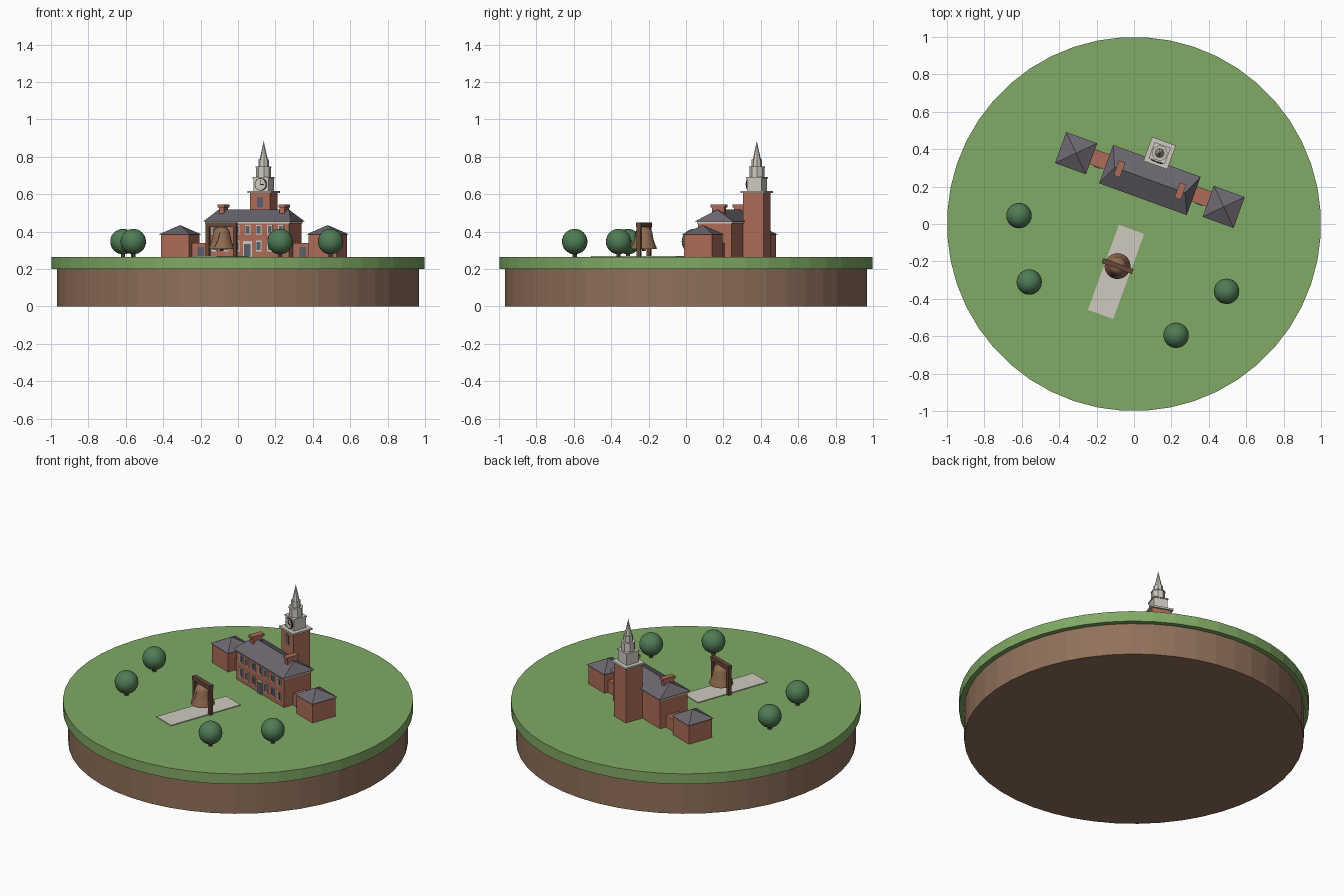
import bpy, bmesh, math
from mathutils import Matrix, Vector

cube = bpy.data.objects.get("Cube")
if cube:
    bpy.data.objects.remove(cube, do_unlink=True)


def material(name, *rgb):
    m = bpy.data.materials.new(name)
    m.use_nodes = True
    m.diffuse_color = (*rgb, 1)
    m.node_tree.nodes["Principled BSDF"].inputs["Base Color"].default_value = (*rgb, 1)
    return m


GRASS = material("grass_green", .22, .4, .13)
EARTH = material("earth_brown", .28, .165, .105)
BRICK = material("brick_red", .42, .15, .1)
SLATE = material("roof_slate", .15, .135, .16)
STONE = material("pale_stone", .62, .59, .53)
LEAF = material("foliage_green", .08, .2, .09)
GLASS = material("window_grey", .1, .115, .15)
BRONZE = material("bell_bronze", .28, .145, .08)
WOOD = material("dark_wood", .13, .065, .04)
BLACK = material("near_black", .02, .018, .016)

# Local frames: everything but the ground is turned the same way
TURN = Matrix.Rotation(math.radians(-20), 4, 'Z')
HALL = Matrix.Translation((.085, .235, 0)) @ TURN
BELL = Matrix.Translation((-.088, -.225, 0)) @ TURN
WORLD = Matrix.Identity(4)
GROUND = .265


def finish(name, bm, mat, frame=WORLD, smooth=False):
    bmesh.ops.recalc_face_normals(bm, faces=bm.faces)
    bm.transform(frame)
    mesh = bpy.data.meshes.new(name)
    bm.to_mesh(mesh)
    bm.free()
    mesh.materials.append(mat)
    ob = bpy.data.objects.new(name, mesh)
    bpy.context.collection.objects.link(ob)
    if smooth:
        bpy.ops.object.select_all(action='DESELECT')
        bpy.context.view_layer.objects.active = ob
        ob.select_set(True)
        bpy.ops.object.shade_smooth_by_angle(angle=math.radians(40))
    return ob


def add_box(bm, x, y, z0, z1, hx, hy):
    """Box from z0 to z1 with half sizes hx, hy."""
    place = Matrix.Translation((x, y, (z0 + z1) / 2)) @ Matrix.Diagonal((2 * hx, 2 * hy, z1 - z0, 1))
    bmesh.ops.create_cube(bm, size=1, matrix=place)


def box(name, mat, frame, *dims):
    bm = bmesh.new()
    add_box(bm, *dims)
    return finish(name, bm, mat, frame)


def prism(name, mat, frame, x, y, z0, z1, r0, r1, sides, smooth=False):
    """Upright cylinder, prism or cone."""
    bm = bmesh.new()
    place = Matrix.Translation((x, y, (z0 + z1) / 2)) @ Matrix.Rotation(math.pi / sides, 4, 'Z')
    bmesh.ops.create_cone(bm, cap_ends=True, segments=sides, radius1=r0, radius2=r1,
                          depth=z1 - z0, matrix=place)
    return finish(name, bm, mat, frame, smooth)


def hip_roof(name, x, z0, z1, hx, hy, ridge):
    """Hipped roof with half ridge length; zero makes a pyramid."""
    bm = bmesh.new()
    base = [bm.verts.new((x + sx * hx, sy * hy, z0)) for sx, sy in ((-1, -1), (1, -1), (1, 1), (-1, 1))]
    a = bm.verts.new((x - ridge, 0, z1))
    b = bm.verts.new((x + ridge, 0, z1)) if ridge else a
    bm.faces.new(base)
    for i, top in enumerate(((b, a), (b,), (a, b), (a,))):
        top = top if ridge else (a,)
        bm.faces.new((base[i], base[(i + 1) % 4], *top))
    return finish(name, bm, SLATE, HALL)


# Round base
prism("earth_base", EARTH, WORLD, 0, 0, 0, .2, .97, .97, 48)
prism("grass_disc", GRASS, WORLD, 0, 0, .2, GROUND, 1, 1, 48)

# Main block
box("main_walls", BRICK, HALL, 0, 0, GROUND, .445, .235, .095)
box("main_cornice", STONE, HALL, 0, 0, .443, .456, .241, .101)
hip_roof("main_roof", 0, .455, .518, .249, .109, .2)

# Wings, links and chimneys on both sides
for side, s in (("right", -1), ("left", 1)):
    box(side + "_wing", BRICK, HALL, s * .42, 0, GROUND, .388, .08, .08)
    hip_roof(side + "_wing_roof", s * .42, .386, .435, .088, .088, 0)
    box(side + "_link", BRICK, HALL, s * .29, .012, GROUND, .34, .06, .043)
    box(side + "_link_door", GLASS, HALL, s * .29, -.031, GROUND, .318, .018, .004)
    box(side + "_chimney", BRICK, HALL, s * .173, 0, .48, .53, .014, .034)
    box(side + "_chimney_cap", BRICK, HALL, s * .173, 0, .53, .546, .018, .042)

# Front windows: frames and panes in two rows, with a door in the middle
frames, panes = bmesh.new(), bmesh.new()
for i in range(-3, 4):
    for z0, z1 in ((.295, .352), (.385, .435)):
        if i == 0 and z0 < .3:
            continue
        add_box(frames, i * .063, -.095, z0, z1, .016, .003)
        add_box(panes, i * .063, -.096, z0 + .006, z1 - .006, .0105, .004)
finish("window_frames", frames, STONE, HALL)
finish("window_panes", panes, GLASS, HALL)
box("door_frame", STONE, HALL, 0, -.096, GROUND, .35, .025, .004)
box("door", GLASS, HALL, 0, -.098, GROUND, .335, .018, .004)

# Clock tower
TY = .153
box("tower_shaft", BRICK, HALL, 0, TY, GROUND, .606, .058, .058)
box("tower_window", GLASS, HALL, 0, TY - .058, .53, .585, .017, .003)
box("tower_cornice", STONE, HALL, 0, TY, .606, .617, .068, .068)
box("clock_stage", STONE, HALL, 0, TY, .617, .685, .042, .042)
box("clock_stage_cap", STONE, HALL, 0, TY, .685, .692, .046, .046)
prism("belfry", STONE, HALL, 0, TY, .692, .742, .04, .04, 8)
prism("belfry_cap", STONE, HALL, 0, TY, .742, .748, .043, .043, 8)
prism("lantern", STONE, HALL, 0, TY, .748, .785, .028, .028, 8)
prism("spire", STONE, HALL, 0, TY, .785, .885, .022, 0, 8)

# Clock: dark rim, pale dial and two hands, upright on the tower front
DIAL = HALL @ Matrix.Translation((0, TY - .042, .653)) @ Matrix.Rotation(math.pi / 2, 4, 'X')
prism("clock_rim", BLACK, DIAL, 0, 0, 0, .008, .033, .033, 24)
prism("clock_dial", STONE, DIAL, 0, 0, .004, .0105, .03, .03, 24)
box("minute_hand", BLACK, DIAL, 0, .011, .010, .012, .0022, .012)
box("hour_hand", BLACK, DIAL, .008, 0, .010, .012, .009, .0022)

# Path
box("path", STONE, Matrix.Translation((-.096, -.256, 0)) @ TURN, 0, 0, GROUND - .005, .27, .072, .242)

# Bell: lathed profile
profile = [(.058, .308), (.069, .308), (.067, .318), (.058, .338), (.05, .365),
           (.045, .395), (.038, .413), (.02, .423), (0, .426)]
bm = bmesh.new()
ring = [bm.verts.new((r, 0, z)) for r, z in [(0, .318)] + profile]
edges = [bm.edges.new(pair) for pair in zip(ring, ring[1:])]
bmesh.ops.spin(bm, geom=ring + edges, cent=(0, 0, 0), axis=(0, 0, 1), angle=2 * math.pi, steps=32)
bmesh.ops.remove_doubles(bm, verts=bm.verts, dist=.0005)
finish("bell", bm, BRONZE, BELL, True)

# Crack: thin slanted strip following the bell front
bm = bmesh.new()
rows = []
for (r, z), x in zip(profile[2:6], (-.014, -.006, .002, .008)):
    y = -math.sqrt((r + .002) ** 2 - x * x)
    rows.append([bm.verts.new((x + d, y, z)) for d in (-.003, .003)])
for low, high in zip(rows, rows[1:]):
    bm.faces.new((low[0], low[1], high[1], high[0]))
finish("bell_crack", bm, BLACK, BELL)
prism("bell_clapper", BLACK, BELL, 0, 0, .296, .33, .01, .008, 12)

# Bell frame
box("bell_yoke", WOOD, BELL, 0, 0, .425, .45, .086, .014)
for side, s in (("right", -1), ("left", 1)):
    box(side + "_bell_post", WOOD, BELL, s * .077, 0, GROUND, .428, .009, .011)

# Trees
for i, (x, y) in enumerate(((-.615, .045), (-.56, -.31), (.225, -.595), (.495, -.36))):
    bm = bmesh.new()
    bmesh.ops.create_uvsphere(bm, u_segments=24, v_segments=16, radius=.068,
                              matrix=Matrix.Translation((x, y, .347)))
    finish(f"tree_crown_{i + 1}", bm, LEAF, WORLD, True)
    prism(f"tree_trunk_{i + 1}", WOOD, WORLD, x, y, GROUND, .3, .012, .012, 8)
